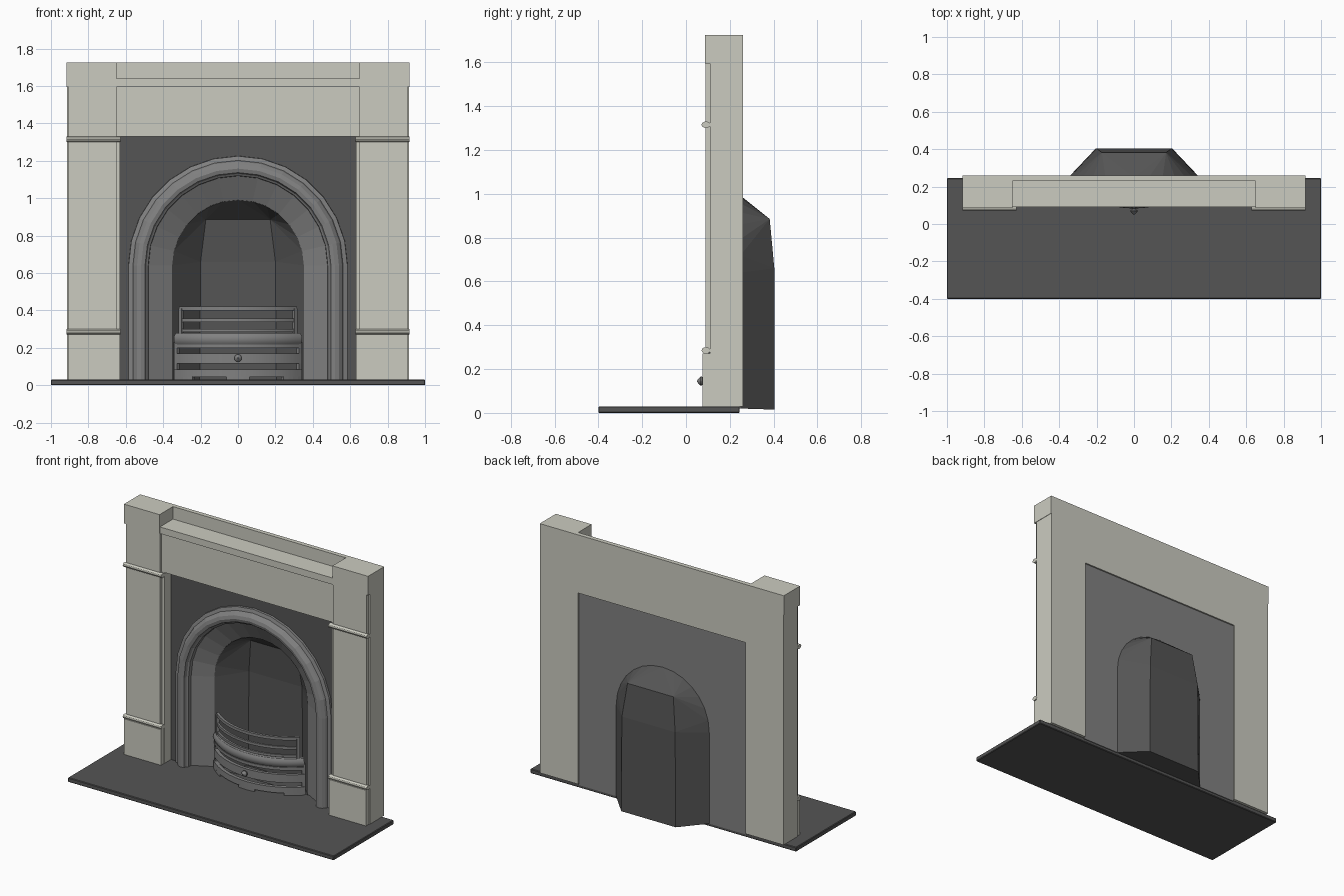
import bpy, bmesh
from math import sin, cos, pi, asin

if "Cube" in bpy.data.objects:
    bpy.data.objects.remove(bpy.data.objects["Cube"])


def material(name, rgb):
    m = bpy.data.materials.new(name)
    m.diffuse_color = (*rgb, 1)
    m.use_nodes = True
    m.node_tree.nodes["Principled BSDF"].inputs["Base Color"].default_value = m.diffuse_color
    return m


STONE = material("stone", (0.60, 0.60, 0.53))
DARK = material("dark_slate", (0.09, 0.09, 0.09))
METAL = material("cast_iron", (0.22, 0.22, 0.22))


def finish(name, bm, mats, smooth=False):
    bmesh.ops.recalc_face_normals(bm, faces=bm.faces[:])
    me = bpy.data.meshes.new(name)
    bm.to_mesh(me)
    bm.free()
    ob = bpy.data.objects.new(name, me)
    bpy.context.collection.objects.link(ob)
    for m in mats:
        me.materials.append(m)
    if smooth:
        bpy.ops.object.select_all(action='DESELECT')
        ob.select_set(True)
        bpy.context.view_layer.objects.active = ob
        bpy.ops.object.shade_smooth_by_angle()
    return ob


def loft(name, rings, mats, smooth=False):
    """Solid skinned through closed rings, capped at both ends."""
    bm = bmesh.new()
    vs = [[bm.verts.new(p) for p in r] for r in rings]
    n = len(vs[0])
    front = bm.faces.new(vs[0])
    front.material_index = len(mats) - 1
    bm.faces.new(vs[-1])
    for a, b in zip(vs, vs[1:]):
        for i in range(n):
            j = (i + 1) % n
            bm.faces.new((a[i], a[j], b[j], b[i]))
    return finish(name, bm, mats, smooth)


def box(name, x0, x1, y0, y1, z0, z1, mat):
    rings = [[(x0, y, z0), (x1, y, z0), (x1, y, z1), (x0, y, z1)] for y in (y0, y1)]
    return loft(name, rings, [mat])


def circle(cy, cz, ry, rz, n=12):
    return [(cy + ry * cos(2 * pi * i / n), cz + rz * sin(2 * pi * i / n)) for i in range(n)]


# Arch outline: straight jambs with a faceted half circle above
SPRING, SEG, FLOOR = 0.64, 14, 0.02


def arch(r):
    pts = [(r, FLOOR)]
    pts += [(r * cos(pi * i / SEG), SPRING + r * sin(pi * i / SEG)) for i in range(SEG + 1)]
    return pts + [(-r, FLOOR)]


# Hearth slab
hearth = box("hearth", -1, 1, -0.40, 0.245, 0, 0.03, DARK)
bev = hearth.modifiers.new("soft_edge", 'BEVEL')
bev.width, bev.segments = 0.004, 1

# Stone legs, left and right
for s, side in ((-1, "left"), (1, "right")):
    def leg_part(part, xa, xb, *yz):
        a, b = sorted((s * xa, s * xb))
        return box(f"{side}_{part}", a, b, *yz, STONE)
    leg_part("leg_core", 0.63, 0.915, 0.11, 0.26, 0.03, 1.595)
    leg_part("leg_shaft", 0.65, 0.905, 0.09, 0.112, 0.285, 1.595)
    leg_part("leg_plinth", 0.632, 0.91, 0.075, 0.112, 0.03, 0.272)
    leg_part("corner_block", 0.65, 0.918, 0.086, 0.26, 1.595, 1.725)
    for part, z in (("lower_bead", 0.285), ("upper_bead", 1.315)):
        loft(f"{side}_{part}", [[(s * x, y, zz) for y, zz in circle(0.091, z, 0.02, 0.015)]
                                for x in (0.628, 0.917)], [STONE], True)

# Lintel, shelf and upstand
box("lintel", -0.65, 0.65, 0.106, 0.26, 1.33, 1.595, STONE)
box("shelf", -0.65, 0.65, 0.09, 0.26, 1.595, 1.64, STONE)
box("shelf_upstand", -0.65, 0.65, 0.23, 0.26, 1.64, 1.725, STONE)

# Iron insert plate with splayed arched opening, dark on its front face


def plate_ring(y, r):
    outer = [(-0.63, FLOOR), (-0.63, 1.33), (0.63, 1.33), (0.63, FLOOR)]
    return [(x, y, z) for x, z in outer + arch(r)]


loft("insert_plate", [plate_ring(0.18, 0.48), plate_ring(0.25, 0.35)], [METAL, DARK])

# Moulding swept round the arch (radius, depth)
profile = [(0.587, 0.19), (0.585, 0.165), (0.562, 0.158), (0.556, 0.145), (0.54, 0.13),
           (0.518, 0.124), (0.497, 0.13), (0.49, 0.148), (0.48, 0.155), (0.478, 0.19)]
columns = [arch(r) for r, y in profile]
loft("arch_moulding", [[(c[i][0], y, c[i][1]) for c, (r, y) in zip(columns, profile)]
                       for i in range(SEG + 3)], [METAL])

# Firebox: hull from the arch to the narrow sloping back, open in front
bm = bmesh.new()
pts = [(x, 0.248, z) for x, z in arch(0.352)]
for s in (-1, 1):
    pts += [(s * 0.205, 0.403, 0.015), (s * 0.2, 0.403, 0.66), (s * 0.172, 0.382, 0.885)]
for p in pts:
    bm.verts.new(p)
bmesh.ops.convex_hull(bm, input=bm.verts[:])
bmesh.ops.delete(bm, geom=[f for f in bm.faces if all(v.co.y < 0.25 for v in f.verts)],
                 context='FACES')
bmesh.ops.dissolve_limit(bm, angle_limit=0.02, verts=bm.verts[:], edges=bm.edges[:])
finish("firebox", bm, [DARK])

# Bowed grate: sections (outward offset, z) swept along a horizontal arc
R, CY = 0.484, 0.574


def bow(name, x0, x1, section, n=16, smooth=False):
    a0, a1 = asin(x0 / R), asin(x1 / R)
    rings = []
    for i in range(n + 1):
        a = a0 + (a1 - a0) * i / n
        rings.append([((R + d) * sin(a), CY - (R + d) * cos(a), z) for d, z in section])
    return loft(name, rings, [METAL], smooth)


def bar(name, w, d0, d1, z0, z1, n=16):
    return bow(name, -w, w, [(d0, z0), (d1, z0), (d1, z1), (d0, z1)], n, True)


bar("grate_base", 0.34, -0.02, 0.004, 0.045, 0.085)
bar("ash_cover", 0.34, -0.02, 0.002, 0.115, 0.17)
bar("ash_rail", 0.34, -0.02, 0.0, 0.198, 0.218)
bow("grate_roll", -0.338, 0.338, circle(-0.015, 0.247, 0.022, 0.033), 16, True)
bar("lower_bar", 0.315, -0.022, -0.008, 0.284, 0.3)
bar("middle_bar", 0.315, -0.022, -0.008, 0.338, 0.356)
bar("top_bar", 0.32, -0.024, -0.006, 0.4, 0.42)

# Feet under the grate and end posts
for name, x0, x1 in (("left_foot", -0.34, -0.24), ("middle_foot", -0.06, 0.06),
                     ("right_foot", 0.24, 0.34)):
    bow(name, x0, x1, [(-0.02, 0.028), (0.004, 0.028), (0.004, 0.046), (-0.02, 0.046)], 4)
for s, side in ((-1, "left"), (1, "right")):
    for part, xa, xb, z0, z1 in (("upper_post", 0.304, 0.32, 0.27, 0.41),
                                 ("lower_post", 0.328, 0.345, 0.03, 0.24)):
        a, b = sorted((s * xa, s * xb))
        bow(f"{side}_{part}", a, b, [(-0.022, z0), (-0.003, z0), (-0.003, z1), (-0.022, z1)], 1)

# Knob on the ash cover: turned profile (depth, radius)
knob = [(0.095, 0.008), (0.079, 0.008), (0.073, 0.02), (0.066, 0.02), (0.056, 0.01), (0.051, 0.003)]
loft("ash_knob", [[(x, y, z + 0.145) for x, z in circle(0, 0, r, r)] for y, r in knob],
     [METAL], True)
